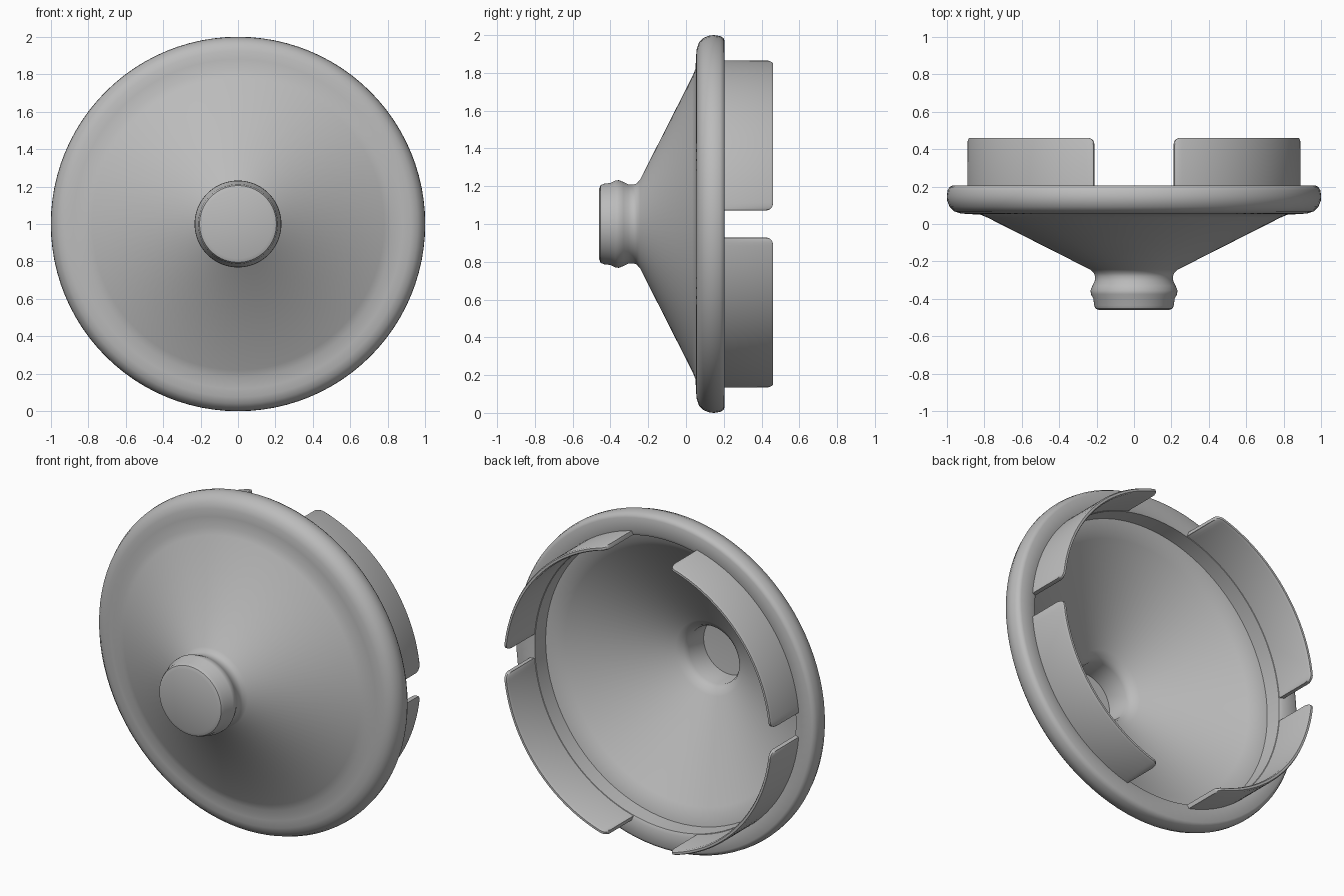
import bpy, bmesh
from math import sin, cos, pi, radians, sqrt

cube = bpy.data.objects.get("Cube")
if cube:
    bpy.data.objects.remove(cube, do_unlink=True)

grey = bpy.data.materials.new("plain grey")
grey.use_nodes = True
colour = (0.5, 0.5, 0.5, 1)
grey.diffuse_color = colour
grey.node_tree.nodes["Principled BSDF"].inputs["Base Color"].default_value = colour


def polar(radius, angle, y):
    """Point around the front-to-back axis through the disc centre."""
    return (radius * cos(angle), y, 1 + radius * sin(angle))


def finish(bm, name):
    bmesh.ops.remove_doubles(bm, verts=bm.verts, dist=0.0001)
    bmesh.ops.recalc_face_normals(bm, faces=bm.faces)
    mesh = bpy.data.meshes.new(name)
    bm.to_mesh(mesh)
    bm.free()
    mesh.materials.append(grey)
    obj = bpy.data.objects.new(name, mesh)
    bpy.context.collection.objects.link(obj)
    bpy.ops.object.select_all(action="DESELECT")
    obj.select_set(True)
    bpy.context.view_layer.objects.active = obj
    bpy.ops.object.shade_smooth_by_angle(angle=radians(40))
    return obj


def bridge(bm, sections, closed):
    """Skin a run of equal cross-sections with quads."""
    for a, b in zip(sections, sections[1:]):
        n = len(a)
        for i in range(n if closed else n - 1):
            j = (i + 1) % n
            bm.faces.new((a[i], a[j], b[j], b[i]))


def lathe(name, profile, steps=96):
    bm = bmesh.new()
    rings = [[bm.verts.new(polar(r, 2 * pi * i / steps, y)) for i in range(steps)]
             for r, y in profile]
    bridge(bm, rings, True)
    bmesh.ops.dissolve_degenerate(bm, dist=0.00001, edges=bm.edges)
    return finish(bm, name)


def tab(name, start, end, steps=40):
    """Thin curved wall with rounded back corners."""
    inner, outer, root, tip, corner = 0.868, 0.893, 0.1, 0.46, 0.035
    bm = bmesh.new()
    sections = []
    for i in range(steps + 1):
        angle = start + (end - start) * (1 - cos(pi * i / steps)) / 2
        edge = min(angle - start, end - angle) * outer
        inset = max(corner - edge, 0)
        top = tip - corner + sqrt(max(corner ** 2 - inset ** 2, 0))
        loop = ((inner, root), (outer, root), (outer, top - 0.012),
                (outer - 0.006, top), (inner + 0.006, top), (inner, top - 0.012))
        sections.append([bm.verts.new(polar(r, angle, y)) for r, y in loop])
    bridge(bm, sections, True)
    bm.faces.new(sections[0])
    bm.faces.new(sections[-1])
    return finish(bm, name)


# Hollow cone with its knob and rounded rim, outside then inside
knob = [(0, -0.46), (0.185, -0.46), (0.205, -0.452), (0.213, -0.435), (0.217, -0.4),
        (0.23, -0.375), (0.232, -0.355), (0.222, -0.33), (0.21, -0.305),
        (0.208, -0.28), (0.214, -0.262), (0.235, -0.243)]
rim = [(0.78, 0.033), (0.82, 0.05), (0.88, 0.053), (0.925, 0.056), (0.96, 0.068),
       (0.985, 0.092), (0.998, 0.125), (1, 0.15), (0.995, 0.18), (0.985, 0.198),
       (0.97, 0.205), (0.885, 0.205), (0.865, 0.195)]
inside = [(0.86, 0.1), (0.79, 0.085), (0.76, 0.06), (0.22, -0.215), (0.185, -0.24),
          (0.17, -0.27), (0.17, -0.41), (0, -0.42)]
lathe("cone_cover", knob + rim + inside)

# Four retaining tabs, with narrow side gaps and wide top and bottom gaps
for side, flip in (("left", False), ("right", True)):
    for level, sign in (("upper", 1), ("lower", -1)):
        a, b = radians(4.7) * sign, radians(76) * sign
        if flip:
            a, b = pi - a, pi - b
        tab(f"{level}_{side}_tab", min(a, b), max(a, b))
